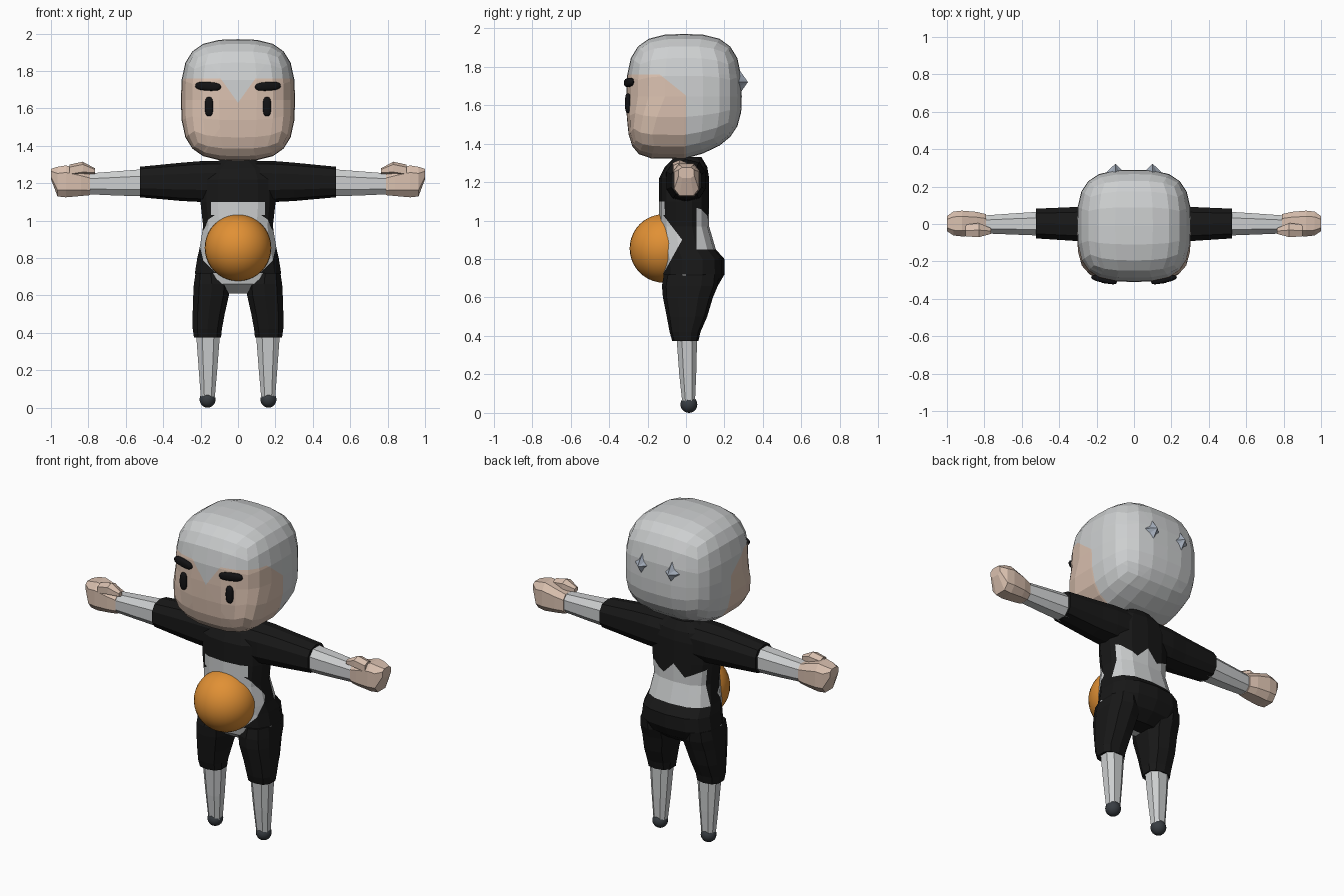
import bpy, bmesh, math
from mathutils import Vector, Matrix

if "Cube" in bpy.data.objects:
    bpy.data.objects.remove(bpy.data.objects["Cube"])


def material(name, r, g, b):
    m = bpy.data.materials.new(name)
    m.use_nodes = True
    m.diffuse_color = (r, g, b, 1)
    m.node_tree.nodes["Principled BSDF"].inputs["Base Color"].default_value = (r, g, b, 1)
    return m


WHITE = material("pale grey", .61, .625, .63)
SKIN = material("skin", .70, .53, .43)
BLACK = material("black cloth", .009, .009, .009)
ORANGE = material("orange", .75, .28, .035)
BLUE = material("blue grey", .38, .43, .51)
DARK = material("dark slate", .04, .047, .055)
INK = material("ink black", .006, .006, .007)


def finish(name, bm, mats, rule=None, smooth=False):
    bmesh.ops.recalc_face_normals(bm, faces=bm.faces)
    for f in bm.faces:
        f.smooth = smooth
        if rule:
            f.material_index = rule(f.calc_center_median())
    mesh = bpy.data.meshes.new(name)
    bm.to_mesh(mesh)
    bm.free()
    for m in mats:
        mesh.materials.append(m)
    ob = bpy.data.objects.new(name, mesh)
    bpy.context.collection.objects.link(ob)
    return ob


def cut(bm, point, normal):
    bmesh.ops.bisect_plane(bm, geom=bm.verts[:] + bm.edges[:] + bm.faces[:],
                           plane_co=point, plane_no=normal, dist=1e-5)


def loft(rings, axis, sides=10, power=2.5, flip=1):
    """Skin rings of (position, low, high, low, high) along x or z."""
    bm = bmesh.new()
    loops = []
    for t, a0, a1, b0, b1 in rings:
        loop = []
        for i in range(sides):
            ang = math.tau * (i + .5) / sides
            c, s = math.cos(ang), math.sin(ang)
            u = math.copysign(abs(c) ** (2 / power), c)
            v = math.copysign(abs(s) ** (2 / power), s)
            p = (a0 + a1) / 2 + u * (a1 - a0) / 2
            q = (b0 + b1) / 2 + v * (b1 - b0) / 2
            loop.append(bm.verts.new((flip * t, p, q) if axis == "x" else (flip * p, q, t)))
        loops.append(loop)
    for low, high in zip(loops, loops[1:]):
        for i in range(sides):
            j = (i + 1) % sides
            bm.faces.new((low[i], low[j], high[j], high[i]))
    bm.faces.new(loops[0])
    bm.faces.new(loops[-1])
    return bm


def rounded_block(cuts, power):
    """Gridded cube pulled onto a unit superellipsoid."""
    bm = bmesh.new()
    bmesh.ops.create_cube(bm, size=2)
    bmesh.ops.subdivide_edges(bm, edges=bm.edges[:], cuts=cuts, use_grid_fill=True)
    for v in bm.verts:
        v.co /= sum(abs(c) ** power for c in v.co) ** (1 / power)
    return bm


# Head: flat face, round crown, tucked nape
head = rounded_block(5, 3.1)
for v in head.verts:
    x, y, z = v.co
    if z < 0 and y < 0:
        y = -abs(y) ** (1 - .5 * min(1, -z * 2))
    elif z < 0:
        z *= 1 - .24 * y
    v.co = (x * .305, y * .30 - .01, z * .325 + 1.645)
for s in (-1, 1):
    cut(head, (0, 0, 1.63), (s * 1.4, 0, -1))
cut(head, (0, 0, 1.76), (0, 0, 1))
cut(head, (0, 0, 1.65), (0, .8, 1))
cut(head, (0, 0, 1.6), (0, 1, 0))


def face_rule(c):
    skin = c.y < 0 and c.z < min(1.76, 1.63 + 1.4 * abs(c.x), 1.65 - .8 * c.y)
    return 1 if skin else 0


finish("head", head, [WHITE, SKIN], face_rule)

# Torso with pale front panel and back band
torso = loft([(.61, -.13, .13, -.05, .10), (.66, -.21, .21, -.115, .165),
              (.72, -.235, .235, -.13, .20), (.80, -.222, .222, -.135, .20),
              (.85, -.21, .21, -.14, .155), (.97, -.19, .19, -.14, .12),
              (1.1, -.205, .205, -.14, .12), (1.22, -.20, .20, -.14, .12),
              (1.28, -.17, .17, -.11, .11), (1.33, -.09, .09, -.06, .08)], "z", 14, 2.6)
for point, normal in (((0, -.02, .9), (0, 1.3, 1)), ((0, -.02, .9), (0, 1.8, -1)),
                      ((0, 0, 1.03), (0, 0, 1)), ((0, 0, 1.1), (0, 0, 1)),
                      ((0, 0, .85), (0, 0, 1)), ((0, .055, 0), (0, 1, 0)), ((0, 0, 0), (0, 1, 0))):
    cut(torso, point, normal)
for s in (-1, 1):
    cut(torso, (s * .145, 0, 0), (1, 0, 0))
    cut(torso, (s * .07, 0, 0), (1, 0, 0))
    cut(torso, (0, 0, 1.08), (s, 0, 1))
    cut(torso, (s * .07, 0, 1.01), (s * -.5, 0, 1))


def suit_rule(c):
    x = abs(c.x)
    if c.y < 0:
        if c.z > 1.03:
            pale = c.z < 1.1 and x < .145
        elif c.z < .7:
            pale = True
        else:
            edge = -.02 - (c.z - .9) / 1.3 if c.z > .9 else -.02 - (.9 - c.z) / 1.8
            pale = c.y < edge
    else:
        top = 1.08 - x if x < .07 else 1.01 + .5 * (x - .07)
        pale = c.y > .055 and .85 < c.z < top
    return 1 if pale else 0


finish("torso", torso, [BLACK, WHITE], suit_rule)

# Belly ball
ball = bmesh.new()
bmesh.ops.create_uvsphere(ball, u_segments=32, v_segments=20, radius=.178,
                          matrix=Matrix.Translation((0, -.115, .855)))
finish("belly_ball", ball, [ORANGE], smooth=True)

# Paired parts
for s, side in ((1, "left"), (-1, "right")):
    # Arm
    finish(side + "_sleeve", loft([(.05, -.11, .11, 1.10, 1.32), (.2, -.105, .105, 1.10, 1.318),
                                   (.3, -.095, .095, 1.105, 1.31), (.525, -.08, .085, 1.125, 1.288)],
                                  "x", 10, 2.6, s), [BLACK])
    finish(side + "_forearm", loft([(.5, -.066, .07, 1.125, 1.28), (.65, -.06, .06, 1.13, 1.268),
                                    (.81, -.053, .048, 1.138, 1.255)], "x", 8, 2.5, s), [WHITE])
    finish(side + "_hand", loft([(.79, -.055, .055, 1.133, 1.257), (.84, -.066, .068, 1.128, 1.275),
                                 (.92, -.07, .075, 1.12, 1.30), (.965, -.065, .07, 1.125, 1.292),
                                 (1.0, -.04, .045, 1.22, 1.278)], "x", 8, 3, s), [SKIN])
    finish(side + "_thumb", loft([(.765, -.055, -.02, 1.25, 1.28), (.83, -.075, .01, 1.245, 1.315),
                                  (.9, -.07, 0, 1.235, 1.30)], "x", 6, 2.5, s), [SKIN])
    # Leg
    finish(side + "_shorts_leg", loft([(.72, .06, .23, -.115, .17), (.66, .04, .24, -.125, .165),
                                       (.6, .045, .243, -.12, .14), (.5, .068, .246, -.10, .11),
                                       (.42, .083, .245, -.085, .075), (.375, .088, .238, -.072, .065)],
                                      "z", 10, 2.6, s), [BLACK])
    finish(side + "_shin", loft([(.42, .09, .23, -.055, .062), (.2, .108, .213, -.038, .056),
                                 (.04, .123, .2, -.02, .048)], "z", 8, 2.5, s), [WHITE])
    foot = bmesh.new()
    bmesh.ops.create_uvsphere(foot, u_segments=14, v_segments=10, radius=.044,
                              matrix=Matrix.Translation((s * .163, .015, .044)))
    finish(side + "_foot", foot, [DARK], smooth=True)
    # Eye and brow
    for part, half, spot, yaw, roll in (("eye", (.022, .015, .052), (.155, -.302, 1.61), 0, 0),
                                        ("brow", (.07, .018, .023), (.16, -.297, 1.718), .22, -.06)):
        bm = rounded_block(4, 2.8)
        turn = Matrix.Rotation(s * yaw, 4, "Z") @ Matrix.Rotation(s * roll, 4, "Y")
        place = Matrix.Translation((s * spot[0], spot[1], spot[2])) @ turn
        bm.transform(place @ Matrix.Diagonal((*half, 1)))
        finish(side + "_" + part, bm, [INK], smooth=True)
    # Four-pointed stud on the back of the head
    bm = bmesh.new()
    tip = bm.verts.new((s * .1, .322, 1.72))
    rim = []
    for i in range(8):
        r = (.085, .042, .062, .042)[i % 4]
        a = math.tau * i / 8
        rim.append(bm.verts.new((s * .1 + r * math.sin(a), .262, 1.72 + r * math.cos(a))))
    for i in range(8):
        bm.faces.new((tip, rim[i], rim[(i + 1) % 8]))
    bm.faces.new(rim)
    finish(side + "_head_stud", bm, [BLUE])
